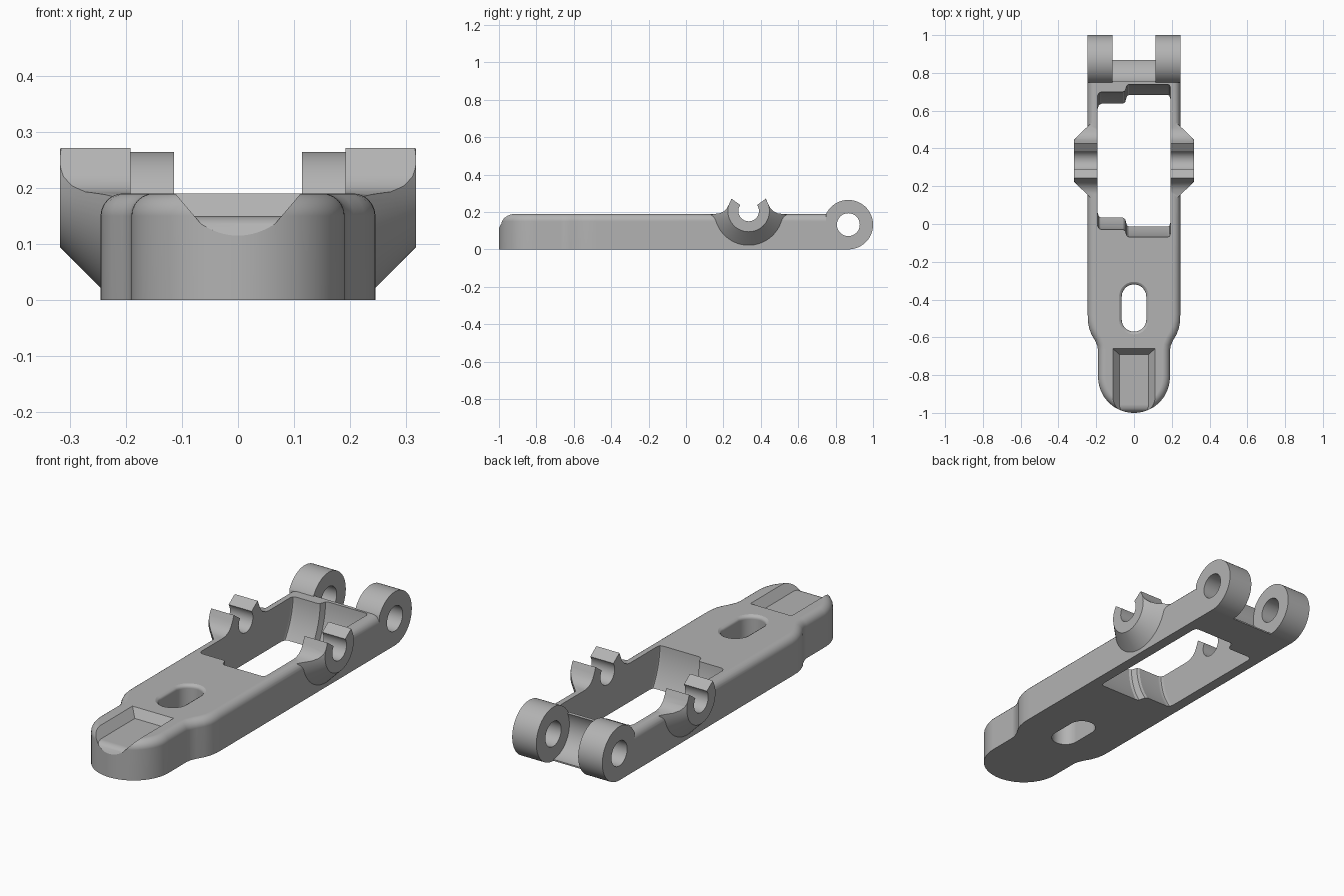
import bpy, bmesh
from math import sin, cos, radians
from mathutils import Vector

if "Cube" in bpy.data.objects:
    bpy.data.objects.remove(bpy.data.objects["Cube"])

grey = bpy.data.materials.new("plain grey")
grey.use_nodes = True
grey.diffuse_color = (0.45, 0.45, 0.45, 1)
grey.node_tree.nodes["Principled BSDF"].inputs["Base Color"].default_value = (0.45, 0.45, 0.45, 1)


def loft(name, loops):
    """Closed solid through a row of point loops."""
    bm = bmesh.new()
    rings = [[bm.verts.new(p) for p in loop] for loop in loops]
    n = len(rings[0])
    for a, b in zip(rings, rings[1:]):
        for i in range(n):
            j = (i + 1) % n
            bm.faces.new((a[i], a[j], b[j], b[i]))
    bm.faces.new(rings[0][::-1])
    bm.faces.new(rings[-1])
    bmesh.ops.recalc_face_normals(bm, faces=bm.faces)
    mesh = bpy.data.meshes.new(name)
    bm.to_mesh(mesh)
    bm.free()
    mesh.materials.append(grey)
    ob = bpy.data.objects.new(name, mesh)
    bpy.context.collection.objects.link(ob)
    return ob


def inset(outline, d):
    """Move a counter-clockwise outline inward by d with mitred corners."""
    result = []
    for i, p in enumerate(outline):
        e = (Vector(p) - Vector(outline[i - 1])).normalized()
        f = (Vector(outline[(i + 1) % len(outline)]) - Vector(p)).normalized()
        m = Vector((-e.y - f.y, e.x + f.x))
        result.append(Vector(p) + m * (d / (1 + e.dot(f))))
    return result


def layered(name, outline, axis, layers):
    """Stack an outline along x or z; each layer is (position, inset)."""
    loops = []
    for t, d in layers:
        pts = inset(outline, d)
        loops.append([(t, p[0], p[1]) if axis == "x" else (p[0], p[1], t) for p in pts])
    return loft(name, loops)


def arc(cx, cy, r, start, end, n):
    return [(cx + r * cos(radians(start + (end - start) * i / n)),
             cy + r * sin(radians(start + (end - start) * i / n))) for i in range(n + 1)]


def circle(cx, cy, r, n=96):
    return arc(cx, cy, r, 0, 360, n)[:-1]


def combine(target, tool, operation):
    mod = target.modifiers.new("combine", "BOOLEAN")
    mod.operation = operation
    mod.solver = "EXACT"
    mod.object = tool
    bpy.context.view_layer.objects.active = target
    bpy.ops.object.modifier_apply(modifier=mod.name)
    bpy.data.objects.remove(tool)


TOP, ROUND = 0.19, 0.04
PIVOT_Y, PIVOT_Z = 0.335, 0.205
HINGE_Y, HINGE_Z = 0.868, 0.132

# Body: narrow round nose, shoulders, straight sides, rounded top edge
shoulder = [(0.19, -0.67), (0.194, -0.645), (0.206, -0.617), (0.225, -0.585),
            (0.238, -0.55), (0.244, -0.515), (0.245, -0.48), (0.245, HINGE_Y)]
outline = (arc(0, -0.81, 0.19, 180, 360, 48) + shoulder
           + [(-x, y) for x, y in reversed(shoulder)])
rounding = [(TOP - ROUND + ROUND * sin(radians(a)), ROUND * (1 - cos(radians(a))))
            for a in range(0, 91, 15)]
body = layered("lever_body", outline, "z", [(0, 0)] + rounding)

# Hinge knuckles at the back
knuckle = arc(HINGE_Y, HINGE_Z, 0.132, -90, 154, 64)
knuckle.append((knuckle[-1][0], 0))
for side in (-1, 1):
    ends = sorted((side * 0.114, side * 0.245))
    combine(body, layered("knuckle", knuckle, "x", [(t, 0) for t in ends]), "UNION")

# Open side clips: a filleted profile trimmed by a cone
half = [(0.045, 0.032), (0.092, 0.066), (0.105, 0.036), (0.116, 0.015), (0.133, -0.002),
        (0.155, -0.012), (0.19, -0.017), (0.24, -0.03), (0.24, -0.2)]
clip = arc(0, 0, 0.055, 144.6, 395.4, 48)[1:-1] + half + [(-u, v) for u, v in reversed(half)]
# The loop runs clockwise outside, which is harmless without insets
clip = [(PIVOT_Y + u, PIVOT_Z + v) for u, v in clip]
for side in (-1, 1):
    lug = layered("clip", clip, "x", [(side * 0.17, 0), (side * 0.317, 0)])
    cone = layered("cone", circle(PIVOT_Y, PIVOT_Z, 0.111), "x",
                   [(side * 0.35, 0.033), (side * 0.15, -0.167)])
    combine(lug, cone, "INTERSECT")
    combine(body, lug, "UNION")

# Stepped window with walls curved around the clip axis
steps = [(-0.192, 0.06), (-0.186, 0.046), (-0.172, 0.04), (-0.058, 0.04), (-0.047, 0.034),
         (-0.042, 0.02), (-0.037, 0.006), (-0.026, 0), (0.176, 0), (0.187, 0.004), (0.192, 0.016)]
combine(body, layered("window", circle(PIVOT_Y, PIVOT_Z, 0.405, 128), "x", steps), "DIFFERENCE")

# Clip bore, hinge bore and the hollow between the knuckles
for y, z, r, reach in ((PIVOT_Y, PIVOT_Z, 0.055, 0.5), (HINGE_Y, HINGE_Z, 0.061, 0.5),
                       (HINGE_Y, HINGE_Z, 0.125, 0.114)):
    combine(body, layered("bore", circle(y, z, r), "x", [(-reach, 0), (reach, 0)]), "DIFFERENCE")

# Slot with a softened top edge
slot = arc(0, -0.385, 0.065, 0, 180, 24) + arc(0, -0.505, 0.065, 180, 360, 24)
combine(body, layered("slot", slot, "z", [(-0.1, 0), (0.172, 0), (0.179, -0.001), (0.185, -0.005),
                                          (0.19, -0.014), (0.25, -0.014)]), "DIFFERENCE")

# Sloped thumb groove running out over the nose
groove = []
for y, z in ((-0.615, 0.249), (-0.69, 0.15), (-0.955, 0.15), (-0.975, 0.146),
             (-0.988, 0.136), (-0.997, 0.12), (-1.02, 0.08)):
    w = 0.112 - 0.85 * (TOP - z)
    groove.append([(-w, y, z), (w, y, z), (0.163, y, 0.25), (-0.163, y, 0.25)])
combine(body, loft("groove", groove), "DIFFERENCE")

# Smooth curved faces, crisp edges
bpy.ops.object.select_all(action="DESELECT")
body.select_set(True)
bpy.context.view_layer.objects.active = body
bpy.ops.object.shade_smooth_by_angle(angle=radians(28))
weighted = body.modifiers.new("even_shading", "WEIGHTED_NORMAL")
weighted.keep_sharp = True
weighted.weight = 100
